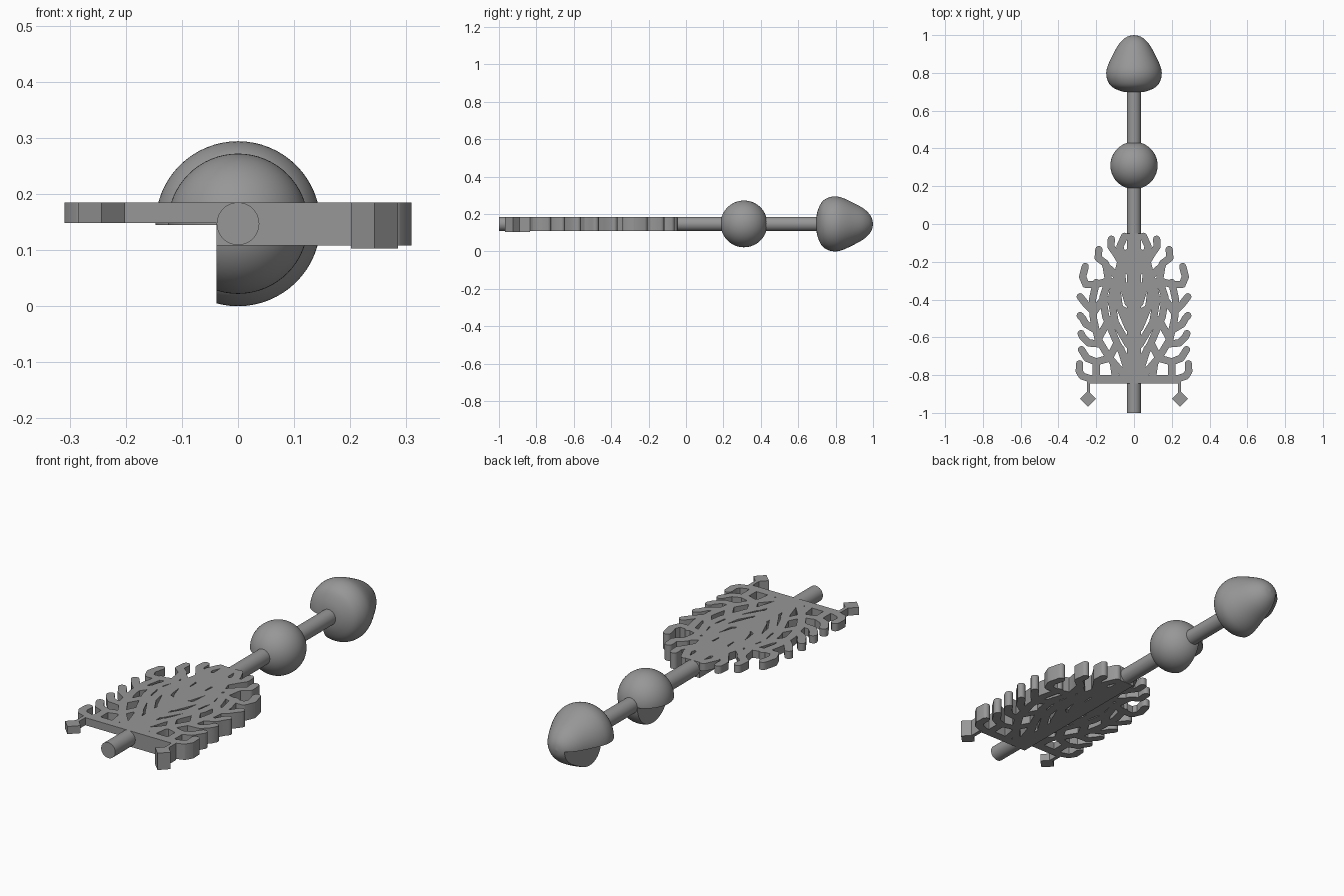
import bpy, bmesh, math
from mathutils import Vector
from mathutils.geometry import delaunay_2d_cdt

if "Cube" in bpy.data.objects:
    bpy.data.objects.remove(bpy.data.objects["Cube"])

AXIS_Z = 0.147
ROD_R = 0.038
TOP = 0.185

grey = bpy.data.materials.new("grey")
grey.diffuse_color = (0.31, 0.31, 0.31, 1)
grey.use_nodes = True
grey.node_tree.nodes["Principled BSDF"].inputs["Base Color"].default_value = grey.diffuse_color


def finish(bm, name, angle=35):
    bmesh.ops.recalc_face_normals(bm, faces=bm.faces)
    mesh = bpy.data.meshes.new(name)
    bm.to_mesh(mesh)
    bm.free()
    ob = bpy.data.objects.new(name, mesh)
    bpy.context.collection.objects.link(ob)
    mesh.materials.append(grey)
    select(ob)
    bpy.ops.object.shade_smooth_by_angle(angle=math.radians(angle))
    return ob


def select(ob):
    bpy.ops.object.select_all(action='DESELECT')
    ob.select_set(True)
    bpy.context.view_layer.objects.active = ob


def revolve(name, profile, steps=64):
    """Turn (radius, y) points around the long axis."""
    bm = bmesh.new()
    vs = [bm.verts.new((r, y, AXIS_Z)) for r, y in profile]
    es = [bm.edges.new(p) for p in zip(vs, vs[1:])]
    bmesh.ops.spin(bm, geom=vs + es, cent=(0, 0, AXIS_Z), axis=(0, 1, 0),
                   angle=math.tau, steps=steps)
    bmesh.ops.remove_doubles(bm, verts=bm.verts, dist=1e-5)
    return finish(bm, name)


def smooth_profile(pts, sub=4):
    """Catmull-Rom subdivision of a profile."""
    pts = [Vector(p) for p in pts]
    out = []
    for i in range(len(pts) - 1):
        a, b = pts[i], pts[i + 1]
        p = pts[i - 1] if i else a
        n = pts[i + 2] if i + 2 < len(pts) else b
        for k in range(sub):
            t = k / sub
            out.append(0.5 * (2 * a + (b - p) * t + (2 * p - 5 * a + 4 * b - n) * t * t
                              + (3 * a - p - 3 * b + n) * t ** 3))
    return [(max(v.x, 0), v.y) for v in out + [pts[-1]]]


def cut_lower_left(ob):
    """Remove the lower quarter on the left side."""
    bm = bmesh.new()
    bmesh.ops.create_cube(bm, size=1)
    for v in bm.verts:
        v.co.x = -0.5 if v.co.x < 0 else -ROD_R
        v.co.z = -0.5 if v.co.z < 0 else AXIS_Z - 0.002
        v.co.y *= 4
    cutter = finish(bm, "quarter_cutter")
    cutter.hide_render = True
    select(ob)
    mod = ob.modifiers.new("cut", 'BOOLEAN')
    mod.operation, mod.object, mod.solver = 'DIFFERENCE', cutter, 'EXACT'
    bpy.ops.object.modifier_apply(modifier=mod.name)
    bpy.data.objects.remove(cutter)
    bpy.ops.object.shade_smooth_by_angle(angle=math.radians(35))


def rect(x0, x1, y0, y1):
    return [(x0, y0), (x1, y0), (x1, y1), (x0, y1)]


def capsule(a, b, r, n=6):
    ang = math.atan2(b[1] - a[1], b[0] - a[0])
    pts = []
    for c, start in ((b, ang - math.pi / 2), (a, ang + math.pi / 2)):
        for k in range(n + 1):
            t = start + math.pi * k / n
            pts.append((c[0] + r * math.cos(t), c[1] + r * math.sin(t)))
    return pts


def plate(name, polys, z0, z1, side=1):
    """Merge overlapping flat outlines and extrude them from z0 to z1."""
    verts, faces = [], []
    for poly in polys:
        faces.append(list(range(len(verts), len(verts) + len(poly))))
        verts += [Vector(p) for p in poly]
    vs, _, fs, _, _, owner = delaunay_2d_cdt(verts, [], faces, 0, 1e-5)
    bm = bmesh.new()
    bv = [bm.verts.new((side * v.x, v.y, z0)) for v in vs]
    for f, o in zip(fs, owner):
        if o:
            bm.faces.new([bv[i] for i in f])
    bmesh.ops.delete(bm, geom=[v for v in bm.verts if not v.link_faces], context='VERTS')
    ext = bmesh.ops.extrude_face_region(bm, geom=list(bm.faces))
    for g in ext["geom"]:
        if isinstance(g, bmesh.types.BMVert):
            g.co.z = z1
    return finish(bm, name)


# Central rod
revolve("rod", [(0, -1), (ROD_R, -1), (ROD_R, 0.72), (0, 0.72)], 32)

# Middle ball
R = 0.125
ball = revolve("ball", [(R * math.sin(math.pi * k / 32), 0.31 - R * math.cos(math.pi * k / 32))
                        for k in range(33)])
cut_lower_left(ball)

# Rounded conical end knob
knob = revolve("end_knob", smooth_profile([
    (0, 0.695), (0.06, 0.701), (0.115, 0.725), (0.14, 0.76), (0.147, 0.80), (0.138, 0.84),
    (0.115, 0.89), (0.085, 0.945), (0.057, 0.977), (0.03, 0.994), (0, 1.0)]))
cut_lower_left(knob)

# Branching lattice of one half: long ribs
ribs = [
    [(.03, -.74), (.09, -.63), (.15, -.49), (.165, -.39), (.135, -.3), (.15, -.21), (.19, -.18), (.186, -.135)],
    [(.03, -.55), (.08, -.43), (.095, -.3), (.07, -.2), (.1, -.15), (.122, -.12), (.12, -.08)],
    [(.03, -.25), (.06, -.17), (.075, -.12), (.05, -.065)],
    [(.05, -.8), (.13, -.71), (.19, -.61), (.215, -.5), (.22, -.4), (.2, -.31)],
    [(.03, -.64), (.1, -.52), (.12, -.4), (.1, -.3)],
    [(.03, -.42), (.06, -.32), (.07, -.2)],
]
# Outer finger tips
tips = [
    [(.13, -.3), (.2, -.32), (.255, -.32), (.272, -.28), (.258, -.225)],
    [(.217, -.46), (.25, -.43), (.285, -.385)],
    [(.205, -.56), (.255, -.53), (.272, -.5), (.285, -.485)],
    [(.18, -.635), (.24, -.63), (.27, -.6), (.28, -.58)],
    [(.13, -.71), (.2, -.73), (.25, -.71), (.278, -.665)],
    [(.23, -.82), (.275, -.805), (.29, -.78), (.288, -.74)],
]
# Short cross links
links = [
    [(.2, -.82), (.2, -.73)], [(.1, -.8), (.11, -.73)], [(.09, -.63), (.13, -.71)],
    [(.14, -.52), (.19, -.61)], [(.165, -.4), (.215, -.47)], [(.1, -.52), (.145, -.5)],
    [(.12, -.4), (.165, -.4)], [(.08, -.42), (.12, -.42)], [(.095, -.27), (.15, -.22)],
    [(.03, -.33), (.09, -.33)], [(.03, -.15), (.06, -.17)], [(.03, -.47), (.07, -.45)],
    [(.03, -.79), (.07, -.66)],
]
half = [capsule(a, b, 0.019) for path in ribs + tips + links for a, b in zip(path, path[1:])]
half.append(rect(0, 0.24, -0.845, -0.80))

# Hanging diamond with its stem
pendant = [rect(0.232, 0.25, -0.90, -0.835),
           [(0.243, -0.967), (0.285, -0.925), (0.243, -0.883), (0.201, -0.925)]]

# Right half with the spine is thick, left half is thin
spine = rect(-ROD_R, ROD_R, -0.845, -0.05)
plate("right_lattice", half + [spine], 0.108, TOP)
plate("left_lattice", half, 0.148, TOP, -1)
plate("right_pendant", pendant, 0.103, TOP)
plate("left_pendant", pendant, 0.148, TOP, -1)
